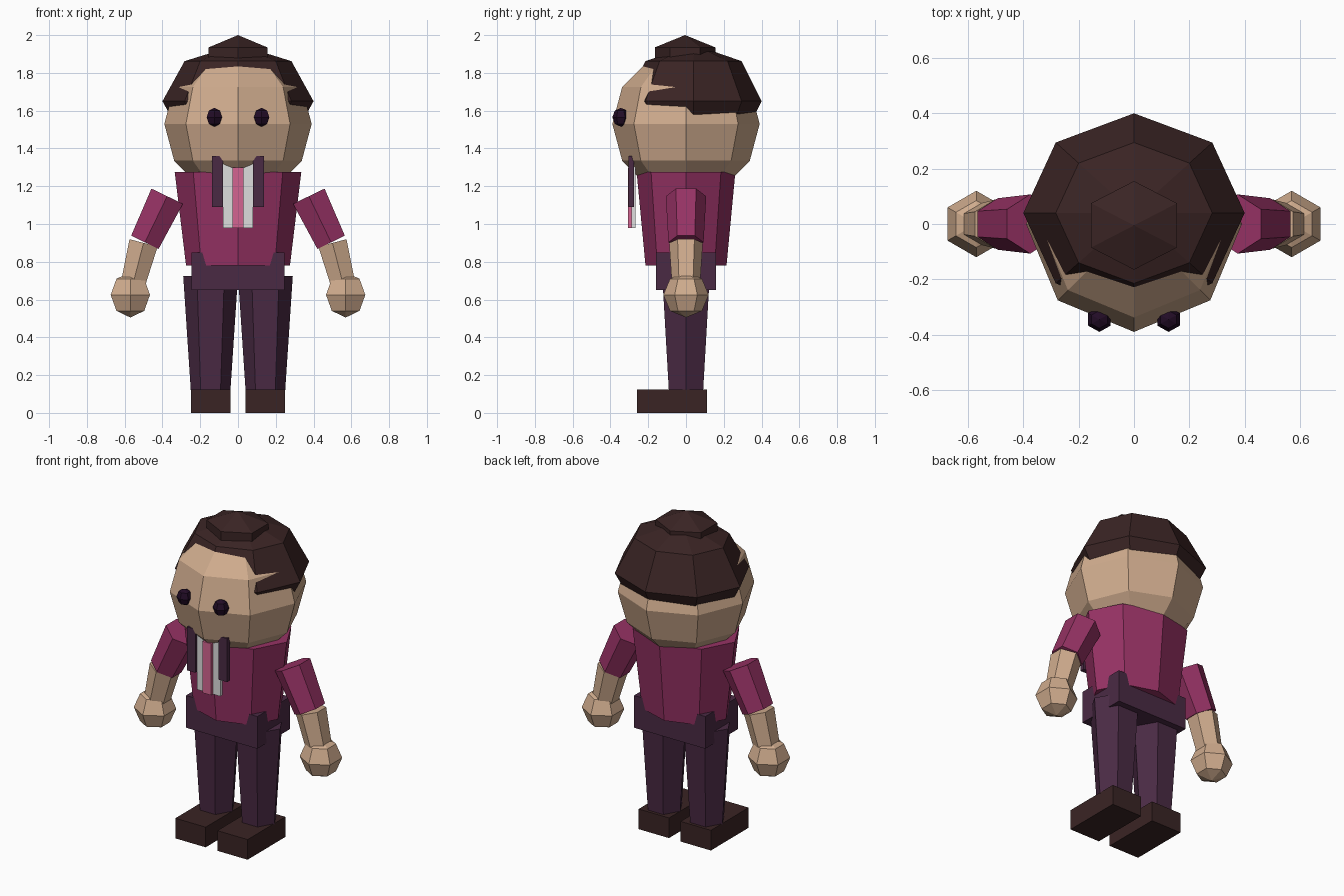
import bpy, bmesh, math
from mathutils import Matrix, Vector

cube = bpy.data.objects.get("Cube")
if cube:
    bpy.data.objects.remove(cube, do_unlink=True)


def material(name, r, g, b):
    lin = [((c / 255 + 0.055) / 1.055) ** 2.4 if c > 10 else c / 3295 for c in (r, g, b)]
    m = bpy.data.materials.new(name)
    m.use_nodes = True
    m.diffuse_color = (*lin, 1)
    m.node_tree.nodes["Principled BSDF"].inputs["Base Color"].default_value = (*lin, 1)
    return m


SKIN = material("skin", 208, 172, 142)
HAIR = material("dark_brown", 58, 36, 36)
SHIRT = material("magenta", 150, 50, 100)
PANTS = material("dark_purple", 74, 42, 68)
EYE = material("near_black", 34, 12, 38)
WHITE = material("white", 222, 222, 222)
PINK = material("pink", 212, 100, 145)


def finish(name, bm, mat):
    bmesh.ops.remove_doubles(bm, verts=bm.verts, dist=0.0005)
    bmesh.ops.recalc_face_normals(bm, faces=bm.faces)
    mesh = bpy.data.meshes.new(name)
    bm.to_mesh(mesh)
    bm.free()
    mesh.materials.append(mat)
    obj = bpy.data.objects.new(name, mesh)
    bpy.context.scene.collection.objects.link(obj)
    return obj


def lathe(name, profile, sides, mat, matrix, start=0.0):
    """Turn a (radius, height) profile into a faceted closed solid."""
    bm = bmesh.new()
    rings = []
    for r, z in profile:
        angles = [start + math.tau * i / sides for i in range(sides)]
        if r < 0.001:
            rings.append([bm.verts.new(matrix @ Vector((0, 0, z)))])
        else:
            rings.append([bm.verts.new(matrix @ Vector((r * math.cos(a), r * math.sin(a), z)))
                          for a in angles])
    for low, high in zip(rings, rings[1:]):
        for i in range(sides):
            j = (i + 1) % sides
            corners = [low[i % len(low)], low[j % len(low)],
                       high[j % len(high)], high[i % len(high)]]
            bm.faces.new(list(dict.fromkeys(corners)))
    for ring in (rings[0], rings[-1]):
        if len(ring) > 2:
            bm.faces.new(ring)
    return finish(name, bm, mat)


def ball(name, center, radii, sides, bands, mat, start=0.0):
    lats = [math.pi * (k / bands - 0.5) for k in range(bands + 1)]
    profile = [(math.cos(a), math.sin(a)) for a in lats]
    matrix = Matrix.Translation(center) @ Matrix.Diagonal((*radii, 1))
    return lathe(name, profile, sides, mat, matrix, start)


def limb(name, bottom, top, r_bottom, r_top, mat):
    """Six sided tapered segment between two points in the xz plane."""
    bottom, top = Vector(bottom), Vector(top)
    d = top - bottom
    matrix = Matrix.Translation(bottom) @ Matrix.Rotation(math.atan2(d.x, d.z), 4, 'Y')
    return lathe(name, [(r_bottom, 0), (r_top, d.length)], 6, mat, matrix, math.pi / 2)


def box(name, low, high, mat):
    low, high = Vector(low), Vector(high)
    bm = bmesh.new()
    bmesh.ops.create_cube(bm, size=1, matrix=Matrix.Translation((low + high) / 2)
                          @ Matrix.Diagonal((*(high - low), 1)))
    return finish(name, bm, mat)


QUARTER = math.pi / 2

# Head, hair cap and bun
ball("head", (0, 0, 1.53), (0.39, 0.39, 0.39), 8, 6, SKIN)
ball("hair_cap", (0, 0.04, 1.65), (0.40, 0.36, 0.30), 8, 4, HAIR)
ball("hair_bun", (0, -0.005, 1.87), (0.207, 0.185, 0.13), 6, 3, HAIR, QUARTER)

# Torso and hips
lathe("torso", [(0.275, 0.78), (0.335, 1.275)], 8, SHIRT, Matrix.Diagonal((1, 0.78, 1, 1)))
box("hips", (-0.245, -0.16, 0.65), (0.245, 0.16, 0.85), PANTS)

# Shirt front and tie
box("shirt_front", (-0.08, -0.288, 0.98), (0.08, -0.268, 1.32), WHITE)
box("tie", (-0.03, -0.306, 0.98), (0.03, -0.286, 1.30), PINK)

# Paired parts
for side, s in (("left", 1), ("right", -1)):
    ball(side + "_eye", (s * 0.125, -0.345, 1.565), (0.047, 0.045, 0.05), 6, 4, EYE, QUARTER)
    xs = sorted((s * 0.08, s * 0.138))
    box(side + "_lapel", (xs[0], -0.304, 1.09), (xs[1], -0.276, 1.36), PANTS)
    limb(side + "_sleeve", (s * 0.493, 0, 0.903), (s * 0.375, 0, 1.147), 0.093, 0.107, SHIRT)
    limb(side + "_forearm", (s * 0.562, 0, 0.66), (s * 0.50, 0, 0.9), 0.073, 0.089, SKIN)
    ball(side + "_hand", (s * 0.57, 0, 0.625), (0.12, 0.12, 0.12), 6, 4, SKIN, QUARTER)
    lathe(side + "_leg", [(0.105, 0.12), (0.145, 0.725)], 6, PANTS,
          Matrix.Translation((s * 0.145, 0, 0)))
    xs = sorted((s * 0.04, s * 0.248))
    box(side + "_shoe", (xs[0], -0.26, 0), (xs[1], 0.11, 0.125), HAIR)
